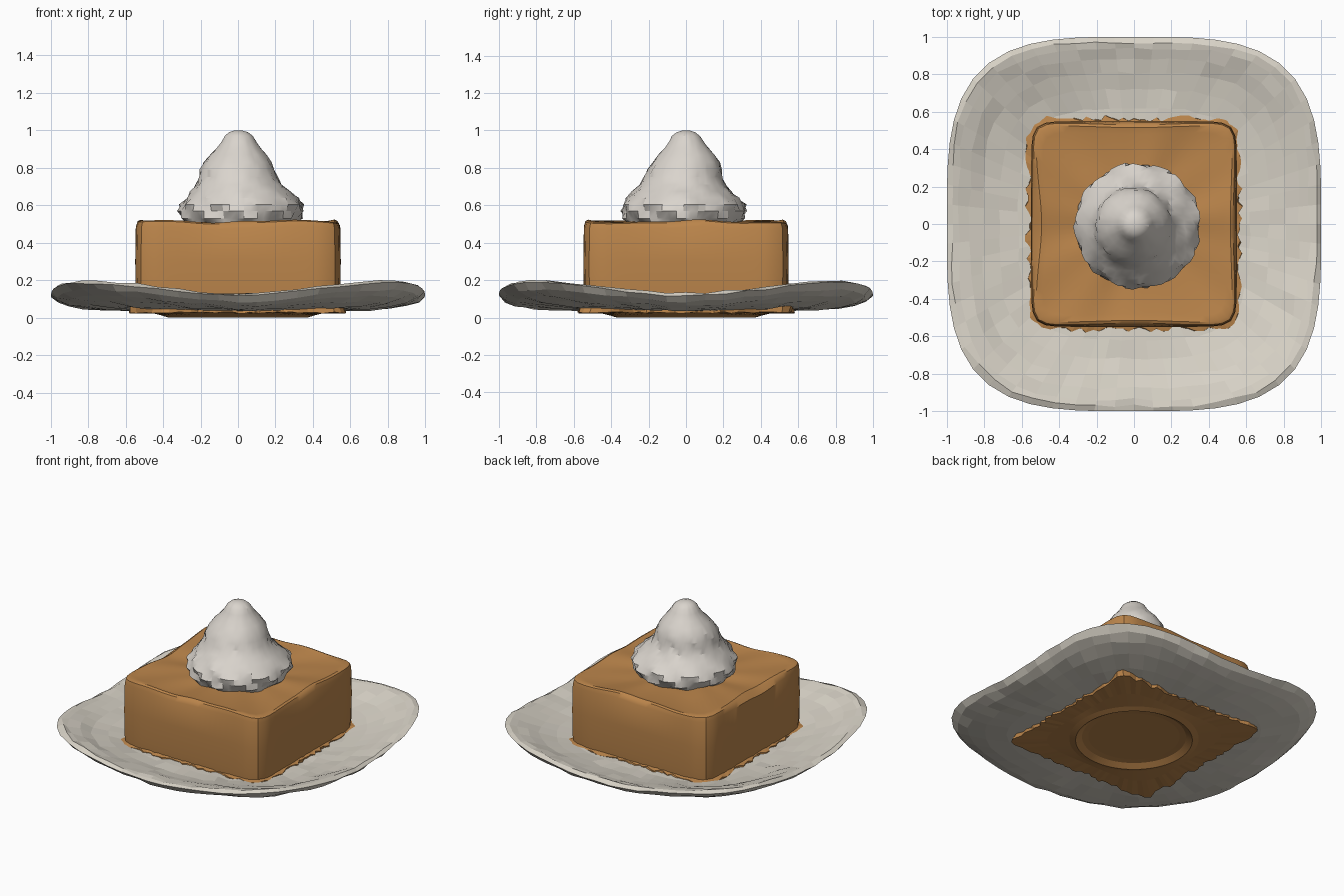
import bpy, bmesh, math, random

random.seed(4)
if "Cube" in bpy.data.objects:
    bpy.data.objects.remove(bpy.data.objects["Cube"])


def material(name, color):
    m = bpy.data.materials.new(name)
    m.use_nodes = True
    m.diffuse_color = (*color, 1)
    bsdf = m.node_tree.nodes["Principled BSDF"]
    bsdf.inputs["Base Color"].default_value = (*color, 1)
    bsdf.inputs["Roughness"].default_value = 0.8
    return m


china = material("warm white china", (0.69, 0.65, 0.57))
cake_brown = material("caramel brown", (0.50, 0.235, 0.07))
cream_white = material("cream white", (0.70, 0.66, 0.61))


def outline(angle, power):
    """Radius of a unit rounded square; power 2 is a circle."""
    c, s = abs(math.cos(angle)), abs(math.sin(angle))
    return (c ** power + s ** power) ** (-1 / power)


def loft(name, profile, segments, point, mat, closed=False, smooth=None):
    """Skin rings made by point(ring index, profile entry, angle)."""
    bm = bmesh.new()
    rings = []
    for i, entry in enumerate(profile):
        rings.append([bm.verts.new(point(i, entry, math.tau * k / segments))
                      for k in range(segments)])
    pairs = list(zip(rings, rings[1:]))
    if closed:
        pairs.append((rings[-1], rings[0]))
    for a, b in pairs:
        for k in range(segments):
            n = (k + 1) % segments
            bm.faces.new((a[k], a[n], b[n], b[k]))
    if not closed:
        for ring in (rings[0], rings[-1]):
            centre = bm.verts.new((sum(v.co.x for v in ring) / segments,
                                   sum(v.co.y for v in ring) / segments,
                                   sum(v.co.z for v in ring) / segments))
            for k in range(segments):
                bm.faces.new((ring[k], ring[(k + 1) % segments], centre))
    bmesh.ops.recalc_face_normals(bm, faces=bm.faces)
    mesh = bpy.data.meshes.new(name)
    bm.to_mesh(mesh)
    bm.free()
    obj = bpy.data.objects.new(name, mesh)
    bpy.context.collection.objects.link(obj)
    mesh.materials.append(mat)
    if smooth:
        bpy.ops.object.select_all(action='DESELECT')
        obj.select_set(True)
        bpy.context.view_layer.objects.active = obj
        bpy.ops.object.shade_smooth_by_angle(angle=math.radians(smooth))
    return obj


# Plate: rounded square dish with lifted corners and a hammered surface
def plate_point(i, entry, a):
    size, z = entry
    r = size * outline(a, 3.5)
    if size < 1:
        r *= 1 + random.uniform(-0.012, 0.006)
    lift = 0.07 * math.sin(2 * a) ** 2 * max(0, (size - 0.6) / 0.4)
    wobble = random.uniform(-0.006, 0.006) if size > 0.6 else 0
    return r * math.cos(a), r * math.sin(a), z + lift + wobble


plate_profile = [(0.5, 0.06), (0.62, 0.065), (0.72, 0.075), (0.81, 0.09),
                 (0.88, 0.11), (0.94, 0.125), (0.975, 0.13), (1.0, 0.115),
                 (0.97, 0.085), (0.91, 0.062), (0.82, 0.048), (0.7, 0.04),
                 (0.5, 0.035)]
loft("plate", plate_profile, 60, plate_point, china, closed=True)


# Cake: square block with rounded upright corners and an uneven top edge
def cake_point(i, entry, a):
    size, z = entry
    r = size * outline(a, 12)
    x, y = r * math.cos(a), r * math.sin(a)
    if z > 0.45:
        z += 0.006 * math.sin(5 * a + 1) + 0.003 * math.sin(11 * a)
        if i > 3:
            pinch = math.cos(2 * a) ** 2
            x *= 1 - pinch * (0.06 if x < 0 else 0.02)
            y *= 1 - 0.02 * pinch
    return x, y, z


cake_profile = [(0.54, 0.05), (0.547, 0.12), (0.549, 0.3), (0.546, 0.48),
                (0.54, 0.508), (0.525, 0.515), (0.49, 0.508), (0.3, 0.505)]
loft("cake_block", cake_profile, 96, cake_point, cake_brown, smooth=35)


# Cake base: ragged crumb edge around the block, ring-shaped foot below
def base_point(i, entry, a):
    size, z, power = entry
    r = size * outline(a, power)
    if size > 0.53:
        r *= random.uniform(0.97, 1.035)
        z += random.uniform(-0.004, 0.006)
    return r * math.cos(a), r * math.sin(a), z


base_profile = [(0.29, 0.028, 2), (0.33, 0.024, 2), (0.37, 0.0, 2),
                (0.41, 0.012, 2), (0.45, 0.022, 5), (0.562, 0.025, 30),
                (0.562, 0.07, 30), (0.5, 0.085, 30)]
loft("cake_base", base_profile, 120, base_point, cake_brown)


# Whipped cream: twisted lobes below, flowing into a coiled tip
def cream_point(i, entry, a):
    size, z = entry
    height = (z - 0.5) / 0.5
    twist = 3.2 * height
    lobes = 0.045 * (1 - height) * math.sin(9 * (a + twist))
    coil = 0.05 * math.sin(a + 8 * height) * min(1, 3 * height)
    r = size * (1 + lobes + coil + random.uniform(-0.015, 0.015))
    shift = 1 - height
    return (r * math.cos(a) + 0.015 * shift,
            r * math.sin(a) - 0.015 * shift, z)


cream_profile = [(0.29, 0.5), (0.318, 0.53), (0.33, 0.57), (0.325, 0.605),
                 (0.295, 0.64), (0.262, 0.675), (0.23, 0.71), (0.208, 0.75),
                 (0.198, 0.79), (0.18, 0.83), (0.15, 0.87), (0.118, 0.905),
                 (0.092, 0.94), (0.075, 0.97), (0.05, 0.99), (0.02, 1.0)]
loft("whipped_cream", cream_profile, 54, cream_point, cream_white, smooth=25)
